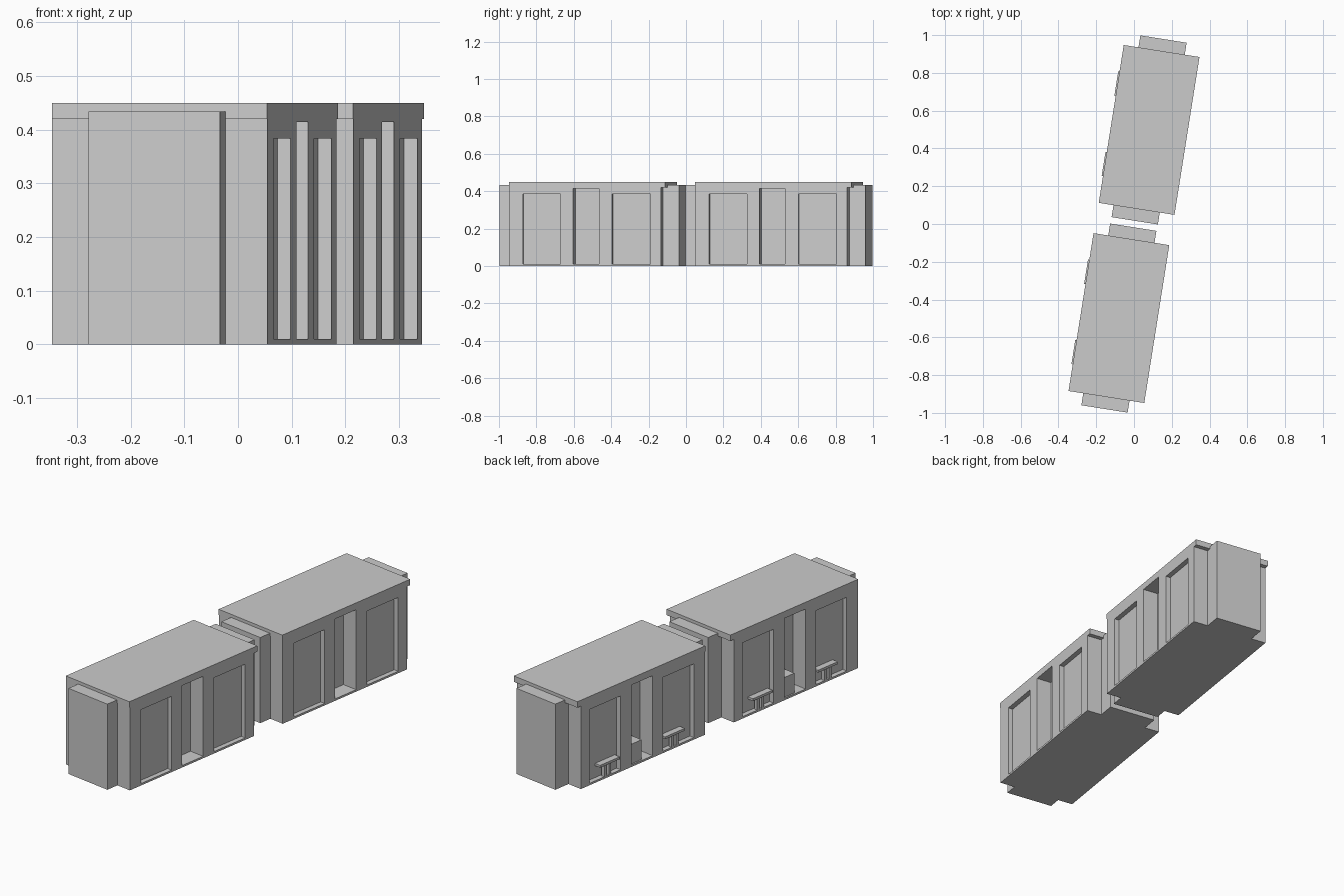
import bpy, bmesh, math
from mathutils import Matrix

if "Cube" in bpy.data.objects:
    bpy.data.objects.remove(bpy.data.objects["Cube"])

ANGLE = math.radians(-9)


def boxes(name, specs, place):
    """One mesh object made of axis boxes (x0, x1, y0, y1, z0, z1), then placed."""
    bm = bmesh.new()
    for x0, x1, y0, y1, z0, z1 in specs:
        m = (Matrix.Translation(((x0 + x1) / 2, (y0 + y1) / 2, (z0 + z1) / 2))
             @ Matrix.Diagonal((x1 - x0, y1 - y0, z1 - z0, 1)))
        bmesh.ops.create_cube(bm, size=1, matrix=m)
    me = bpy.data.meshes.new(name)
    bm.to_mesh(me)
    bm.free()
    ob = bpy.data.objects.new(name, me)
    bpy.context.collection.objects.link(ob)
    ob.matrix_world = place
    return ob


def cut(ob, cutter):
    mod = ob.modifiers.new("openings", 'BOOLEAN')
    mod.operation = 'DIFFERENCE'
    mod.solver = 'EXACT'
    mod.object = cutter
    cutter.hide_render = True
    bpy.context.view_layer.objects.active = ob
    bpy.ops.object.modifier_apply(modifier=mod.name)
    bpy.data.objects.remove(cutter)


def building(tag, cx, cy):
    place = Matrix.Translation((cx, cy, 0)) @ Matrix.Rotation(ANGLE, 4, 'Z')

    # main walls, with shallow windows and a deep entrance niche on both sides
    walls = boxes("walls_" + tag, [(-.203, .203, -.42, .40, 0, .42)], place)
    holes = []
    for s in (-1, 1):
        def side(depth, y0, y1, z1):
            a, b = sorted((s * (.203 - depth), s * .25))
            holes.append((a, b, y0, y1, .01, z1))
        side(.025, -.347, -.143, .384)
        side(.025, .137, .343, .384)
        side(.08, -.075, .065, .415)
    cut(walls, boxes("opening_cutter_" + tag, holes, place))

    # roof slab
    boxes("roof_" + tag, [(-.203, .203, -.423, .423, .42, .45)], place)

    # narrower stairwells at both ends
    boxes("end_bay_front_" + tag, [(-.124, .124, -.487, -.41, 0, .434)], place)
    boxes("end_bay_back_" + tag, [(-.124, .124, .39, .487, 0, .434)], place)

    # ledges on posts in the left windows
    parts = []
    for s in (-1, 1):
        for x0, x1, a, b, z0, z1 in ((-.21, -.175, .15, .28, .07, .082),
                                     (-.203, -.185, .20, .215, .005, .07),
                                     (-.203, -.185, .23, .245, .005, .07)):
            y0, y1 = sorted((s * a, s * b))
            parts.append((x0, x1, y0, y1, z0, z1))
    boxes("window_ledges_" + tag, parts, place)

    # low counter in the left niche
    boxes("niche_counter_" + tag, [(-.195, -.12, -.01, .066, .005, .11)], place)


building("a", -.08, -.498)
building("b", .08, .498)
